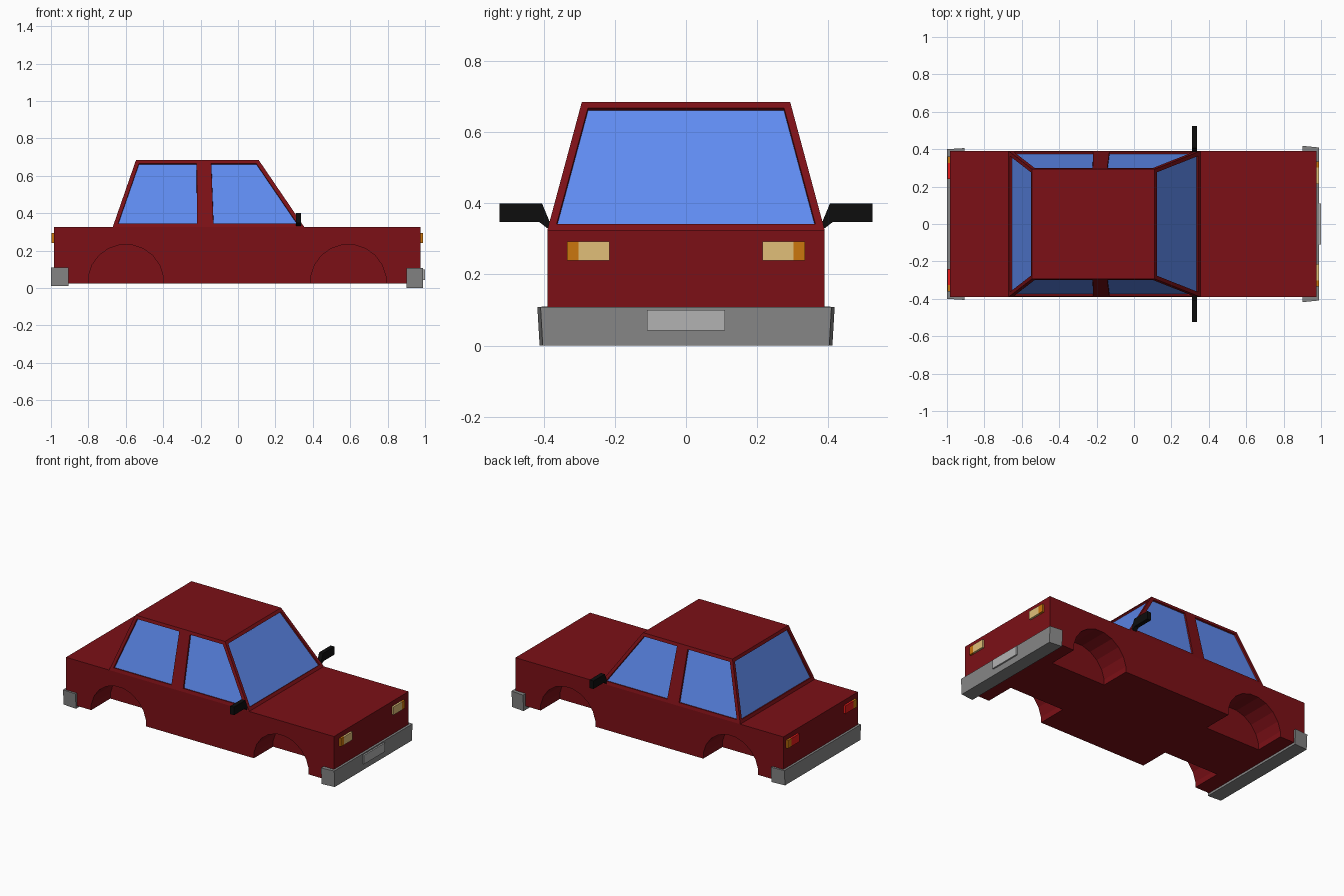
import bpy, bmesh, math
from mathutils import Matrix, Vector

if "Cube" in bpy.data.objects:
    bpy.data.objects.remove(bpy.data.objects["Cube"])


def material(name, r, g, b):
    m = bpy.data.materials.new(name)
    m.diffuse_color = (r, g, b, 1)
    m.use_nodes = True
    m.node_tree.nodes["Principled BSDF"].inputs["Base Color"].default_value = m.diffuse_color
    return m


PAINT = material("dark red paint", 0.2, 0.005, 0.008)
GLASS = material("blue glass", 0.115, 0.26, 0.88)
AMBER = material("amber", 0.6, 0.18, 0.004)
CREAM = material("cream", 0.75, 0.52, 0.19)
RED = material("red lens", 0.8, 0.01, 0.01)
BLACK = material("black", 0.004, 0.004, 0.004)
STEEL = material("grey", 0.24, 0.24, 0.24)
PLATE = material("light grey", 0.45, 0.45, 0.45)


def finish(name, bm, mat):
    bmesh.ops.recalc_face_normals(bm, faces=bm.faces)
    me = bpy.data.meshes.new(name)
    bm.to_mesh(me)
    bm.free()
    ob = bpy.data.objects.new(name, me)
    bpy.context.collection.objects.link(ob)
    if mat:
        me.materials.append(mat)
    return ob


def box(name, x, y, z, mat):
    bm = bmesh.new()
    bmesh.ops.create_cube(bm, size=1)
    for v in bm.verts:
        v.co = [r[0] if c < 0 else r[1] for c, r in zip(v.co, (x, y, z))]
    return finish(name, bm, mat)


def prism(name, points, offset, mat):
    """Extrude a flat polygon along an offset vector."""
    bm = bmesh.new()
    f = bm.faces.new([bm.verts.new(p) for p in points])
    ext = bmesh.ops.extrude_face_region(bm, geom=[f])["geom"]
    for v in ext:
        if isinstance(v, bmesh.types.BMVert):
            v.co += Vector(offset)
    return finish(name, bm, mat)


# Lower body with four wheel wells cut into it
body = box("body", (-0.985, 0.975), (-0.39, 0.39), (0.025, 0.325), PAINT)
bm = bmesh.new()
for x in (-0.6, 0.59):
    for s in (-1, 1):
        place = (Matrix.Translation((x, s * 0.345, 0.03))
                 @ Matrix.Rotation(math.pi / 2, 4, 'X')
                 @ Matrix.Rotation(math.pi / 20, 4, 'Z'))
        bmesh.ops.create_cone(bm, cap_ends=True, segments=20, radius1=0.203,
                              radius2=0.203, depth=0.31, matrix=place)
wells = finish("wheel_well_cutter", bm, PAINT)
wells.hide_render = True
wells.hide_set(True)
cut = body.modifiers.new("wheel wells", 'BOOLEAN')
cut.operation = 'DIFFERENCE'
cut.solver = 'EXACT'
cut.object = wells

# Cabin: tapered shell with inset windows
BASE, TOP = (0.325, 0.39), (0.685, 0.293)
XB = (-0.67, -0.197, -0.152, 0.355)
XT = (-0.545, -0.2, -0.165, 0.11)
bm = bmesh.new()
low, high = {}, {}
for s in (-1, 1):
    low[s] = [bm.verts.new((x, s * BASE[1], BASE[0])) for x in XB]
    high[s] = [bm.verts.new((x, s * TOP[1], TOP[0])) for x in XT]
windows = []
for s in (-1, 1):
    for i in range(3):
        f = bm.faces.new((low[s][i], low[s][i + 1], high[s][i + 1], high[s][i]))
        if i != 1:
            windows.append(f)
for i in (0, 3):
    windows.append(bm.faces.new((low[-1][i], low[1][i], high[1][i], high[-1][i])))
for ring in (low, high):
    bm.faces.new(ring[-1] + ring[1][::-1])
bmesh.ops.recalc_face_normals(bm, faces=bm.faces)
bmesh.ops.inset_individual(bm, faces=windows, thickness=0.021, use_even_offset=True)
bmesh.ops.inset_individual(bm, faces=windows, thickness=0.001, depth=-0.012,
                           use_even_offset=True)
glass = bmesh.new()
for f in windows:
    n = f.normal.copy()
    g = glass.faces.new([glass.verts.new(v.co) for v in f.verts])
    g.material_index = 0
cabin = finish("cabin", bm, PAINT)

# Window panes, as thin slabs on the recessed faces
for f in glass.faces:
    f.normal_update()
    out = f.normal if f.normal.dot(f.calc_center_median() - Vector((-0.16, 0, 0.45))) > 0 else -f.normal
    prism("window", [v.co for v in f.verts], out * 0.002, GLASS)
glass.free()

# Bumpers with slightly tapered ends, and the plate
def bumper(name, x_in, x_out, z0, z1, y_in, y_out):
    outline = [(x_in, -y_in), (x_out, -y_out), (x_out, y_out), (x_in, y_in)]
    ob = prism(name, [(x, y, z1) for x, y in outline], (0, 0, z0 - z1), STEEL)
    for v in ob.data.vertices:
        if v.co.z < (z0 + z1) / 2:
            v.co.y *= 0.985


bumper("front_bumper", 0.9, 0.99, 0.0, 0.108, 0.418, 0.409)
bumper("rear_bumper", -0.905, -1.0, 0.01, 0.11, 0.406, 0.4)
box("number_plate", (0.985, 1.0), (-0.11, 0.11), (0.042, 0.1), PLATE)

# Lights and mirrors on both sides
for s, side in ((-1, "right"), (1, "left")):
    def light(name, x, y0, y1, mat):
        box(f"{side}_{name}", x, sorted((s * y0, s * y1)), (0.24, 0.293), mat)

    light("headlight", (0.965, 0.988), 0.215, 0.302, CREAM)
    light("front_indicator", (0.965, 0.988), 0.302, 0.335, AMBER)
    light("tail_light", (-0.998, -0.975), 0.24, 0.325, RED)
    light("rear_indicator", (-0.998, -0.975), 0.325, 0.36, AMBER)
    shape = [(0.38, 0.34), (0.39, 0.33), (0.412, 0.347), (0.525, 0.347),
             (0.525, 0.4), (0.405, 0.4)]
    prism(f"{side}_mirror", [(0.31, s * y, z) for y, z in shape], (0.028, 0, 0), BLACK)
